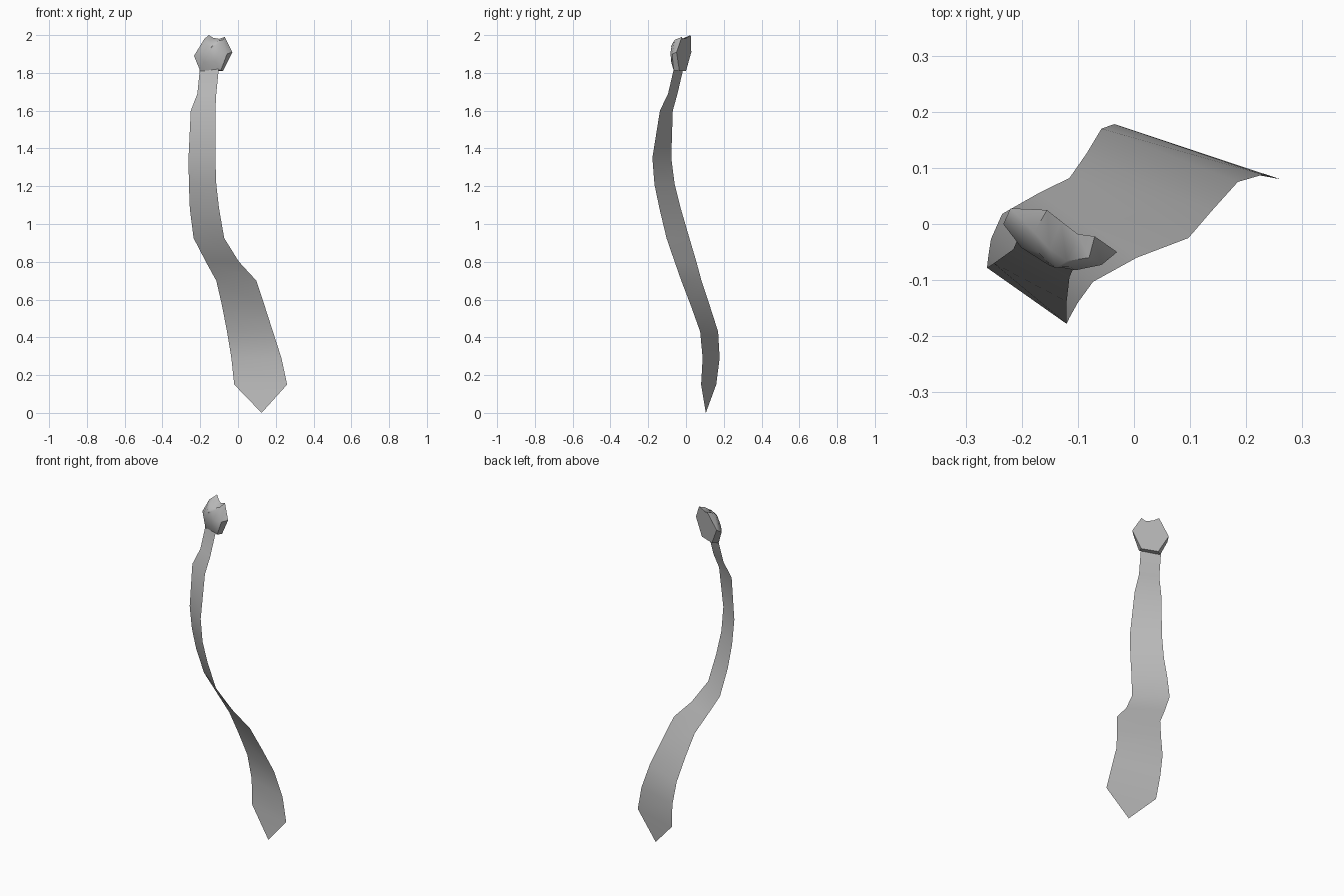
import bpy
import bmesh
from mathutils import Vector

# Remove the default cube
default_cube = bpy.data.objects.get("Cube")
if default_cube:
    bpy.data.objects.remove(default_cube, do_unlink=True)


def make_material(name, colour):
    material = bpy.data.materials.new(name)
    material.use_nodes = True
    material.diffuse_color = colour
    material.node_tree.nodes["Principled BSDF"].inputs["Base Color"].default_value = colour
    return material


grey_cloth = make_material("Grey cloth", (0.5, 0.5, 0.5, 1.0))


def finish(mesh_data, name, sharp_angle):
    """Turn a bmesh into a smooth-shaded object in the scene."""
    mesh = bpy.data.meshes.new(name)
    mesh_data.to_mesh(mesh)
    mesh_data.free()
    mesh.materials.append(grey_cloth)
    part = bpy.data.objects.new(name, mesh)
    bpy.context.collection.objects.link(part)
    bpy.ops.object.select_all(action="DESELECT")
    part.select_set(True)
    bpy.context.view_layer.objects.active = part
    bpy.ops.object.shade_smooth_by_angle(angle=sharp_angle)
    return part


def bridge(mesh_data, lower, upper):
    """Join two closed rings of vertices with quads."""
    count = len(lower)
    for i in range(count):
        j = (i + 1) % count
        mesh_data.faces.new((lower[i], lower[j], upper[j], upper[i]))


# Hanging blade: a thin twisting sheet, each row is height, right edge, left edge
blade_rows = [
    (1.84, (-.20, -.01), (-.10, -.06)),
    (1.69, (-.215, -.045), (-.115, -.095)),
    (1.60, (-.25, -.07), (-.12, -.138)),
    (1.35, (-.262, -.078), (-.12, -.178)),
    (1.21, (-.26, -.06), (-.115, -.167)),
    (1.08, (-.255, -.027), (-.10, -.14)),
    (.925, (-.235, .018), (-.073, -.103)),
    (.80, (-.17, .055), (.005, -.06)),
    (.70, (-.115, .082), (.097, -.025)),
    (.57, (-.085, .125), (.14, .025)),
    (.43, (-.058, .17), (.185, .075)),
    (.29, (-.035, .178), (.23, .088)),
    (.15, (-.02, .16), (.26, .08)),
]
blade = bmesh.new()
previous = None
for height, right_edge, left_edge in blade_rows:
    row = [blade.verts.new((*edge, height)) for edge in (right_edge, left_edge)]
    if previous:
        blade.faces.new((previous[0], row[0], row[1], previous[1]))
    previous = row
# Pointed end
tip = blade.verts.new((.125, .105, 0))
blade.faces.new((previous[0], tip, previous[1]))
finish(blade, "tie_blade", 1.2)

# Knot: flat notched back, bevelled sides and a bulging front
back_outline = [
    (-.155, .025, 2.0), (-.13, .005, 1.985), (-.10, -.018, 1.98), (-.07, -.022, 1.99),
    (-.03, -.05, 1.91), (-.08, -.035, 1.81), (-.17, .0, 1.81), (-.22, .028, 1.91),
]
front_outline = [
    (-.178, -.015, 1.98), (-.15, -.045, 1.97), (-.12, -.066, 1.965), (-.08, -.06, 1.975),
    (-.058, -.073, 1.90), (-.09, -.066, 1.815), (-.20, -.02, 1.81), (-.233, .0, 1.89),
]
knot = bmesh.new()
back_ring = [knot.verts.new(point) for point in back_outline]
front_ring = [knot.verts.new(point) for point in front_outline]
centre = sum((Vector(p) for p in front_outline), Vector()) / len(front_outline)
outward = Vector((-.4, -.9, 0)).normalized()
bulge_ring = [
    knot.verts.new(centre.lerp(Vector(p), .55) + outward * .025) for p in front_outline
]
knot.faces.new(back_ring)
bridge(knot, back_ring, front_ring)
bridge(knot, front_ring, bulge_ring)
front_peak = knot.verts.new(centre + outward * .033)
for i, corner in enumerate(bulge_ring):
    knot.faces.new((corner, bulge_ring[(i + 1) % len(bulge_ring)], front_peak))
bmesh.ops.recalc_face_normals(knot, faces=knot.faces)
finish(knot, "tie_knot", .7)
